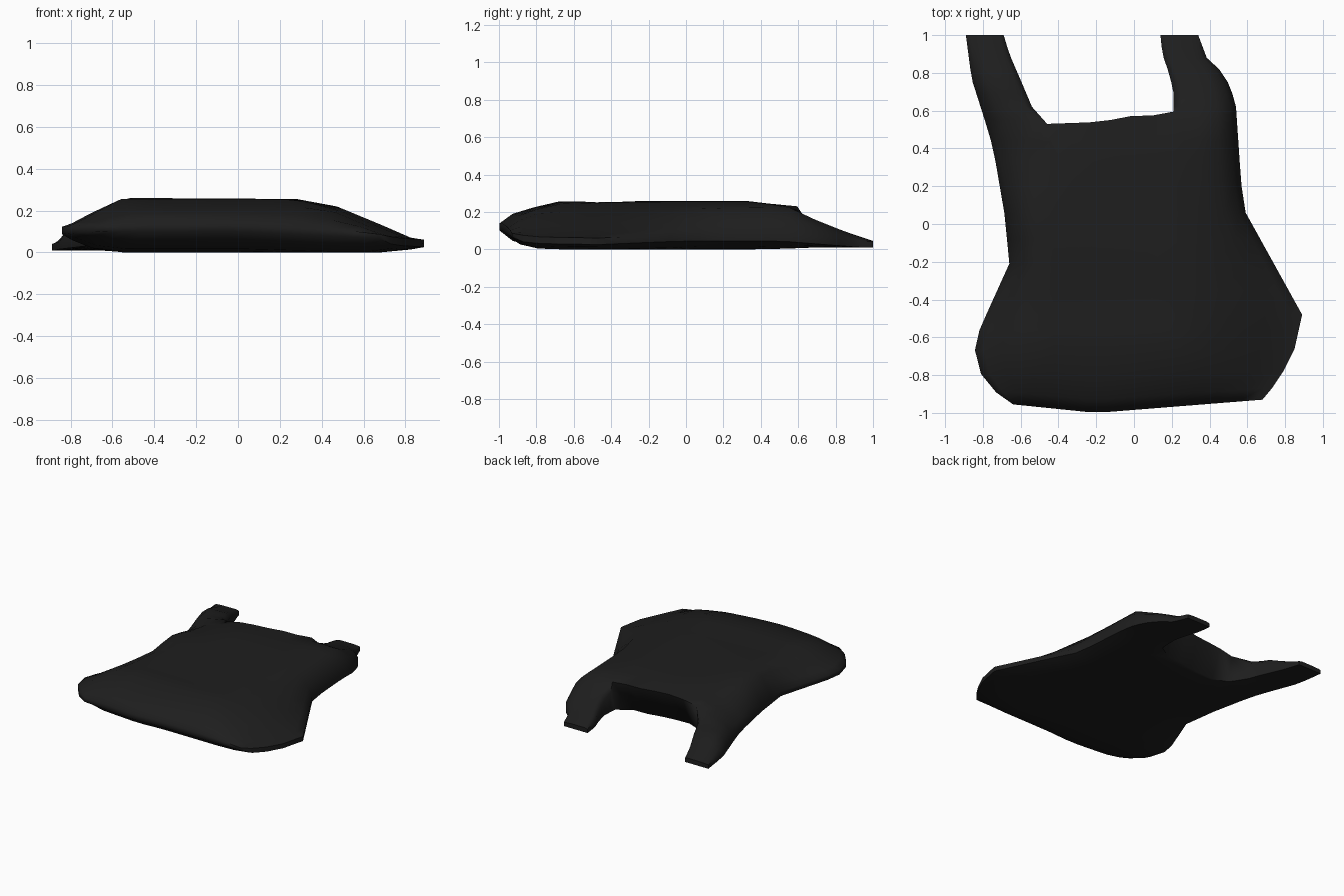
import bpy, bmesh

cube = bpy.data.objects.get("Cube")
if cube:
    bpy.data.objects.remove(cube, do_unlink=True)


def curve(*points):
    """Piecewise linear lookup through (position, value) points."""
    def value(p):
        if p <= points[0][0]:
            return points[0][1]
        for (a, va), (b, vb) in zip(points, points[1:]):
            if p <= b:
                return va + (vb - va) * (p - a) / (b - a)
        return points[-1][1]
    return value


# Outline of the garment, as x along y
outer_left = curve((-.93, -.64), (-.87, -.73), (-.78, -.81), (-.63, -.85), (-.21, -.66),
                   (.05, -.685), (.4, -.745), (.55, -.79), (.77, -.86), (1, -.89))
outer_right = curve((-.93, .68), (-.87, .73), (-.78, .79), (-.66, .85), (-.48, .89), (.08, .58),
                    (.25, .565), (.62, .54), (.73, .51), (.82, .45), (.88, .385), (1, .34))
inner_left = curve((-.93, -.35), (.2, -.42), (.55, -.46), (.62, -.54), (.75, -.595), (.9, -.66), (1, -.69))
inner_right = curve((-.93, .25), (.55, .21), (.7, .21), (.8, .185), (.9, .15), (1, .14))

# Height of the upper cloth, rim heights and the width of the rounded sides
crown_along = curve((-.93, .15), (-.87, .2), (-.75, .245), (-.64, .27), (-.45, .26), (-.2, .27),
                    (.33, .27), (.55, .24), (.65, .185), (.75, .145), (.85, .105), (1, .055))
crown_across = curve((-.85, .15), (-.78, .2), (-.55, .27), (.28, .265), (.55, .215), (.73, .165), (.88, .08))
belly = curve((-.93, .11), (-.87, .055), (-.81, .03), (-.6, .01), (.4, .01), (.7, .02))
rim_left = curve((-.93, .14), (-.6, .13), (-.2, .09), (.5, .07), (1, .05))
rim_right = curve((-.93, .13), (-.8, .1), (-.48, .07), (0, .09), (.5, .09), (1, .05))
round_left = curve((-.6, .3), (-.2, .13), (.1, .1), (.6, .09))
round_right = curve((-.5, .5), (-.1, .22), (.1, .1), (.6, .08))

# Pointed hem, uneven collar and the lower shoulder
hem_fade = curve((-.93, 1), (-.87, .85), (-.78, .55), (-.5, 0))
hem_point = curve((-.64, .025), (-.2, .07), (.68, 0))
collar = curve((-.46, -.02), (-.18, -.01), (.03, .03), (.15, .02), (.21, .045))
slump_along = curve((.05, 0), (.35, .08), (.5, .08), (.75, 0))
slump_across = curve((-.65, 1), (-.3, 0))

ROWS = [-.93, -.87, -.78, -.66, -.56, -.48, -.35, -.21, -.08, .06, .2, .33, .44,
        .55, .62, .69, .75, .82, .88, .94, 1]
NECK = ROWS.index(.55)
SIDE = [0, .1, .3, .6, .88, 1]
MIDDLE = 6
LAST = 2 * (len(SIDE) - 1) + MIDDLE
LEFT, RIGHT = len(SIDE) - 1, LAST - len(SIDE) + 1


def column_x(y):
    """Columns across one row: side strip, middle, side strip."""
    a, b, c, d = outer_left(y), inner_left(y), inner_right(y), outer_right(y)
    xs = [a + (b - a) * f for f in SIDE]
    xs += [b + (c - b) * i / MIDDLE for i in range(1, MIDDLE)]
    return xs + [d + (c - d) * f for f in reversed(SIDE)]


def swell(distance, width):
    t = min(1, max(0, distance / width))
    return 1 - (1 - t) ** 2


bm = bmesh.new()
upper, lower = {}, {}
for r, y in enumerate(ROWS):
    xs = column_x(y)
    for c, x in enumerate(xs):
        if r > NECK and LEFT < c < RIGHT:
            continue
        crown = min(crown_along(y), crown_across(x)) - slump_along(y) * slump_across(x)
        rim = min(rim_left(y) if c < LAST / 2 else rim_right(y), crown)
        rise = swell(x - xs[0], round_left(y)) * swell(xs[-1] - x, round_right(y))
        top = rim + (crown - rim) * rise
        rim_low = max(belly(y), rim - .035)
        sink = swell(min(x - xs[0], xs[-1] - x), .25)
        bottom = min(rim_low + (belly(y) - rim_low) * sink, top - .012)
        if r > NECK and c in (LEFT, RIGHT):
            top -= .2 * (top - bottom)
        # The hem droops towards one side
        droop = .05 * hem_fade(y) * max(0, x)
        top -= droop
        bottom = max(.01, bottom - droop)
        yy = y - hem_point(x) * hem_fade(y)
        setback = 0
        if r == NECK and LEFT <= c <= RIGHT:
            yy += collar(x)
            setback = .08 if LEFT < c < RIGHT else .03
        upper[r, c] = bm.verts.new((x, yy, top))
        lower[r, c] = bm.verts.new((x, yy - setback, bottom))

# Upper and lower cloth
partner = {upper[k]: lower[k] for k in upper}
for r in range(len(ROWS) - 1):
    for c in range(LAST):
        keys = [(r, c), (r, c + 1), (r + 1, c + 1), (r + 1, c)]
        if r >= NECK and LEFT <= c < RIGHT:
            continue
        bm.faces.new([upper[k] for k in keys])
        bm.faces.new([lower[k] for k in reversed(keys)])

# Edge band around hem, sides, straps and neck
for edge in [e for e in bm.edges if e.is_boundary and e.verts[0] in partner]:
    a, b = edge.verts
    bm.faces.new((a, b, partner[b], partner[a]))
bmesh.ops.recalc_face_normals(bm, faces=bm.faces)

# Rest on the ground
low = min(v.co.z for v in bm.verts)
bmesh.ops.translate(bm, verts=bm.verts, vec=(0, 0, -low))

mesh = bpy.data.meshes.new("vest")
bm.to_mesh(mesh)
bm.free()
vest = bpy.data.objects.new("vest", mesh)
bpy.context.collection.objects.link(vest)

black = bpy.data.materials.new("black_cloth")
black.use_nodes = True
colour = (.013, .013, .013, 1)
black.diffuse_color = colour
black.node_tree.nodes["Principled BSDF"].inputs["Base Color"].default_value = colour
mesh.materials.append(black)

bpy.context.view_layer.objects.active = vest
vest.select_set(True)
bpy.ops.object.shade_smooth_by_angle(angle=1.2)
